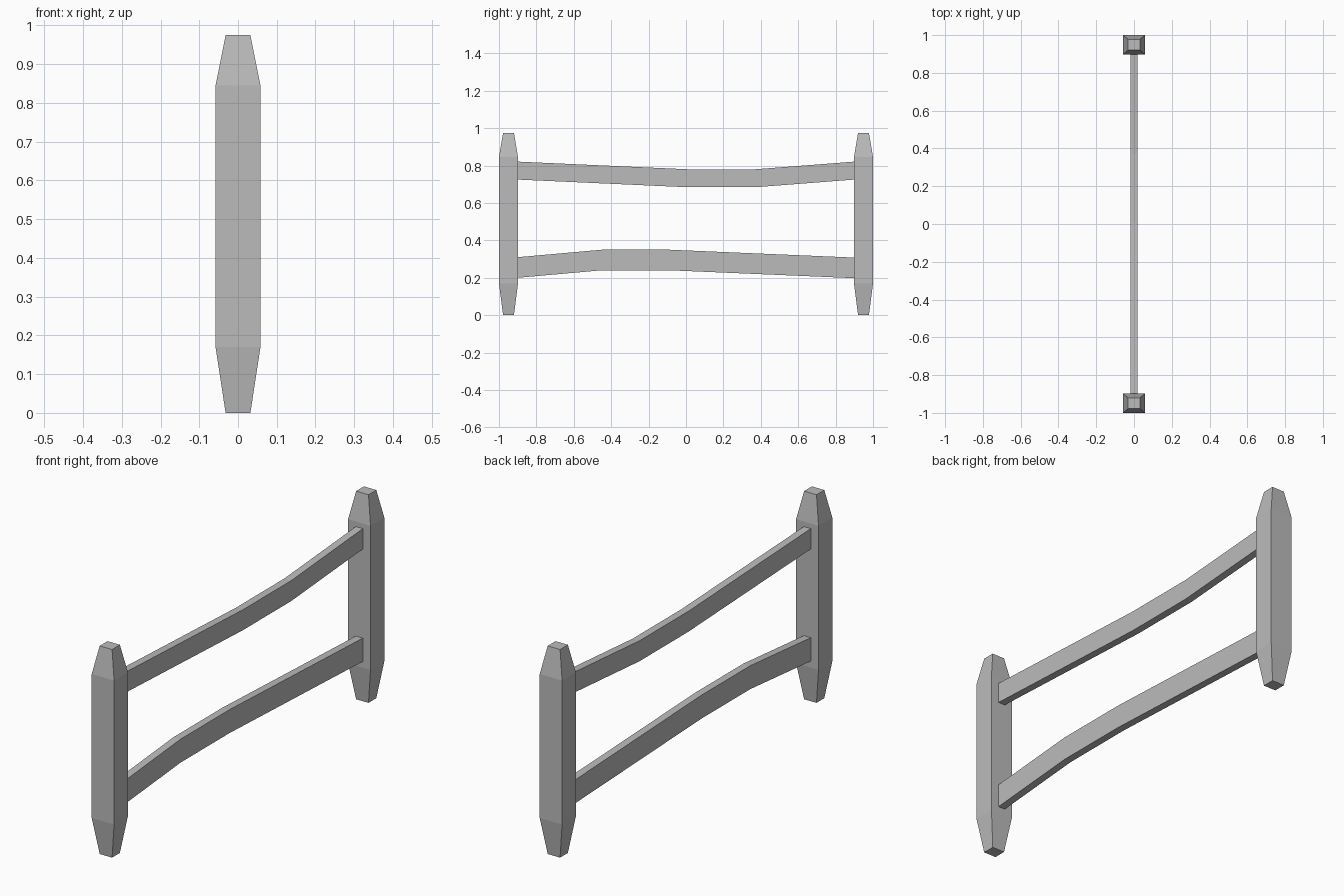
import bpy
import bmesh

cube = bpy.data.objects.get("Cube")
if cube:
    bpy.data.objects.remove(cube, do_unlink=True)

GREY = (0.5, 0.5, 0.5, 1.0)
grey = bpy.data.materials.new("plain grey")
grey.use_nodes = True
grey.diffuse_color = GREY
grey.node_tree.nodes["Principled BSDF"].inputs["Base Color"].default_value = GREY


def loft(name, rings):
    """Join a row of four-cornered rings into a closed solid."""
    bm = bmesh.new()
    loops = [[bm.verts.new(p) for p in ring] for ring in rings]
    for a, b in zip(loops, loops[1:]):
        for i in range(4):
            j = (i + 1) % 4
            bm.faces.new((a[i], a[j], b[j], b[i]))
    bm.faces.new(loops[0])
    bm.faces.new(loops[-1])
    bmesh.ops.recalc_face_normals(bm, faces=bm.faces)
    mesh = bpy.data.meshes.new(name)
    bm.to_mesh(mesh)
    bm.free()
    mesh.materials.append(grey)
    obj = bpy.data.objects.new(name, mesh)
    bpy.context.collection.objects.link(obj)
    return obj


def post(name, y):
    # Square post tapering at both ends: (height, half width, half depth)
    sections = [(0, 0.032, 0.029), (0.17, 0.058, 0.051),
                (0.845, 0.058, 0.051), (0.975, 0.032, 0.029)]
    loft(name, [[(-w, y - d, z), (w, y - d, z), (w, y + d, z), (-w, y + d, z)]
                for z, w, d in sections])


def rail(name, path, height, half=0.018):
    # Bent plank following the (y, z) path of its underside
    loft(name, [[(-half, y, z), (half, y, z),
                 (half, y, z + height), (-half, y, z + height)]
                for y, z in path])


# Posts
post("front_post", -0.949)
post("back_post", 0.949)

# Rails
rail("upper_rail", [(-0.9, 0.725), (0.01, 0.684), (0.37, 0.684), (0.9, 0.725)], 0.096)
rail("lower_rail", [(-0.9, 0.2), (-0.45, 0.24), (-0.09, 0.24), (0.9, 0.198)], 0.11)
